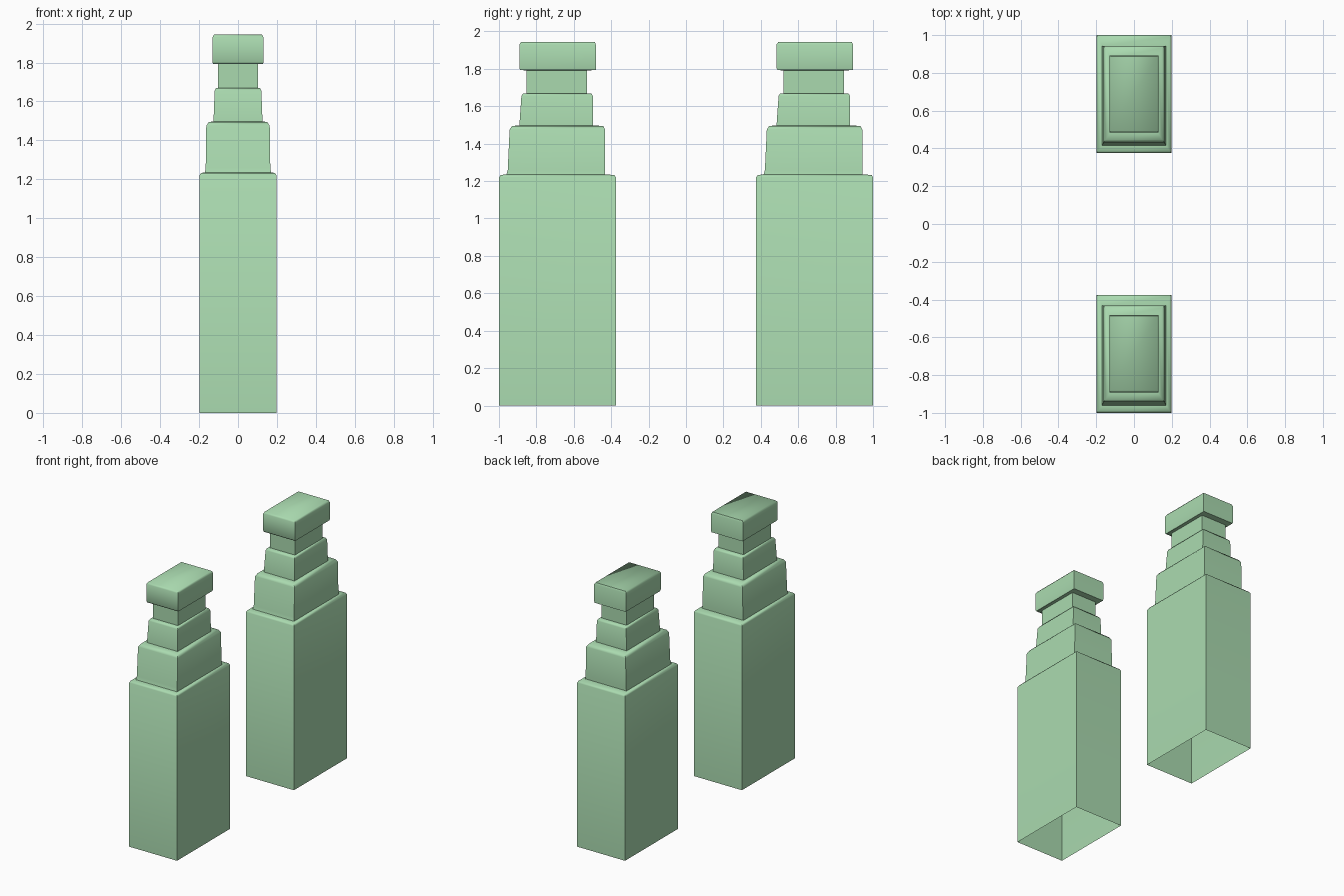
import bpy, bmesh, math

if "Cube" in bpy.data.objects:
    bpy.data.objects.remove(bpy.data.objects["Cube"])

# Stacked rectangular rings: half width x, y low, y high, z (front tower)
RINGS = [
    (0.198, -1.000, -0.375, 0.000),   # plinth shaft
    (0.198, -1.000, -0.375, 1.220),
    (0.190, -0.990, -0.383, 1.233),
    (0.170, -0.960, -0.432, 1.235),   # second tier
    (0.166, -0.953, -0.432, 1.260),
    (0.163, -0.943, -0.432, 1.475),
    (0.150, -0.930, -0.443, 1.495),
    (0.126, -0.891, -0.497, 1.497),   # third tier
    (0.120, -0.880, -0.498, 1.655),
    (0.114, -0.872, -0.506, 1.668),
    (0.103, -0.853, -0.529, 1.669),   # neck
    (0.103, -0.853, -0.529, 1.792),
    (0.128, -0.885, -0.482, 1.793),   # cap block
    (0.131, -0.891, -0.482, 1.803),
    (0.131, -0.891, -0.482, 1.930),
    (0.124, -0.882, -0.488, 1.943),
]


def tower(name, shift):
    """Loft the rings into a stepped tower, open underneath."""
    bm = bmesh.new()
    prev = None
    for hx, y0, y1, z in RINGS:
        ring = [bm.verts.new((x, y + shift, z))
                for x, y in ((-hx, y0), (hx, y0), (hx, y1), (-hx, y1))]
        if prev:
            for i in range(4):
                j = (i + 1) % 4
                bm.faces.new((prev[i], prev[j], ring[j], ring[i]))
        prev = ring
    bm.faces.new(prev)
    mesh = bpy.data.meshes.new(name)
    bm.to_mesh(mesh)
    bm.free()
    ob = bpy.data.objects.new(name, mesh)
    bpy.context.collection.objects.link(ob)
    mesh.materials.append(green)
    bpy.ops.object.select_all(action='DESELECT')
    ob.select_set(True)
    bpy.context.view_layer.objects.active = ob
    bpy.ops.object.shade_smooth_by_angle(angle=math.radians(62))


green = bpy.data.materials.new("pale_green")
green.diffuse_color = (0.40, 0.70, 0.43, 1)
green.use_nodes = True
green.node_tree.nodes["Principled BSDF"].inputs["Base Color"].default_value = green.diffuse_color

# Two identical gate posts, front and back
tower("front_post", 0.0)
tower("back_post", 1.375)
